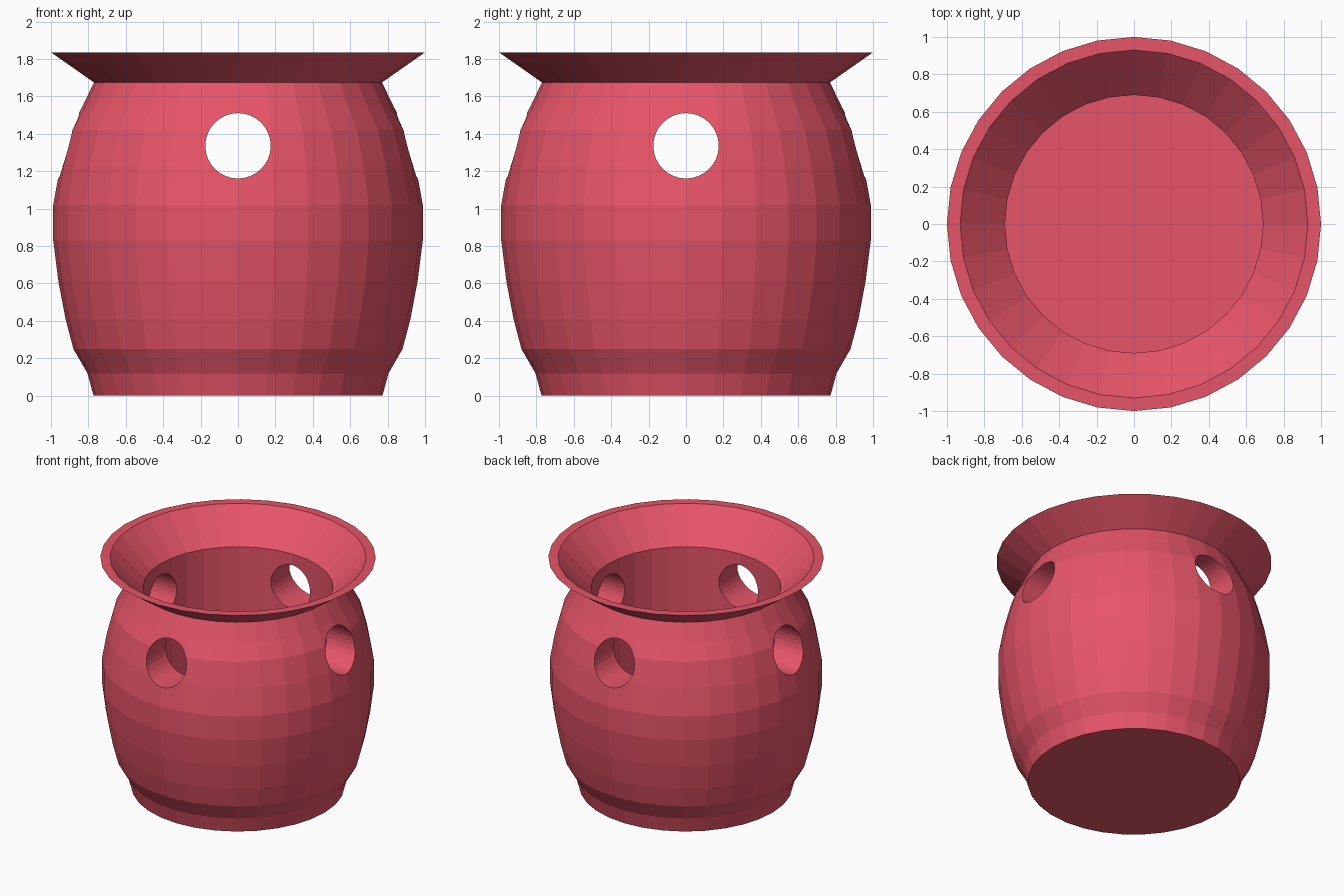
import bpy, bmesh
from math import cos, sin, pi

if "Cube" in bpy.data.objects:
    bpy.data.objects.remove(bpy.data.objects["Cube"])

SIDES = 32

# Closed half-section (radius, z): outside from base to rim, then down the straight-walled cavity
PROFILE = [
    (0, 0), (0.772, 0), (0.805, 0.12), (0.88, 0.25), (0.922, 0.41), (0.96, 0.61),
    (0.988, 0.83), (0.988, 1.02), (0.95, 1.23), (0.9, 1.42), (0.835, 1.54),
    (0.77, 1.675), (1.0, 1.836), (0.93, 1.836), (0.69, 1.6), (0.69, 0.15), (0, 0.15),
]


def lathe(name, profile, sides):
    bm = bmesh.new()
    rings = []
    for r, z in profile:
        n = sides if r > 0 else 1
        rings.append([bm.verts.new((r * cos(2 * pi * i / sides), r * sin(2 * pi * i / sides), z))
                      for i in range(n)])
    for a, b in zip(rings, rings[1:]):
        for i in range(sides):
            j = (i + 1) % sides
            quad = [a[i % len(a)], a[j % len(a)], b[j % len(b)], b[i % len(b)]]
            bm.faces.new(list(dict.fromkeys(quad)))
    bmesh.ops.recalc_face_normals(bm, faces=bm.faces)
    mesh = bpy.data.meshes.new(name)
    bm.to_mesh(mesh)
    bm.free()
    obj = bpy.data.objects.new(name, mesh)
    bpy.context.collection.objects.link(obj)
    return obj


# Pot body
pot = lathe("pot_body", PROFILE, SIDES)
mat = bpy.data.materials.new("red_clay")
mat.diffuse_color = (0.8, 0.09, 0.14, 1)
mat.use_nodes = True
mat.node_tree.nodes["Principled BSDF"].inputs["Base Color"].default_value = mat.diffuse_color
pot.data.materials.append(mat)

# Two through-drills make the four round vents
for axis, rot in (("x", (0, pi / 2, 0)), ("y", (pi / 2, 0, 0))):
    bpy.ops.mesh.primitive_cylinder_add(vertices=32, radius=0.175, depth=3,
                                        location=(0, 0, 1.336), rotation=rot)
    drill = bpy.context.object
    drill.name = "vent_cutter_" + axis
    drill.data.materials.append(mat)
    drill.hide_render = True
    drill.hide_set(True)
    cut = pot.modifiers.new("vents_" + axis, 'BOOLEAN')
    cut.operation = 'DIFFERENCE'
    cut.solver = 'EXACT'
    cut.object = drill
